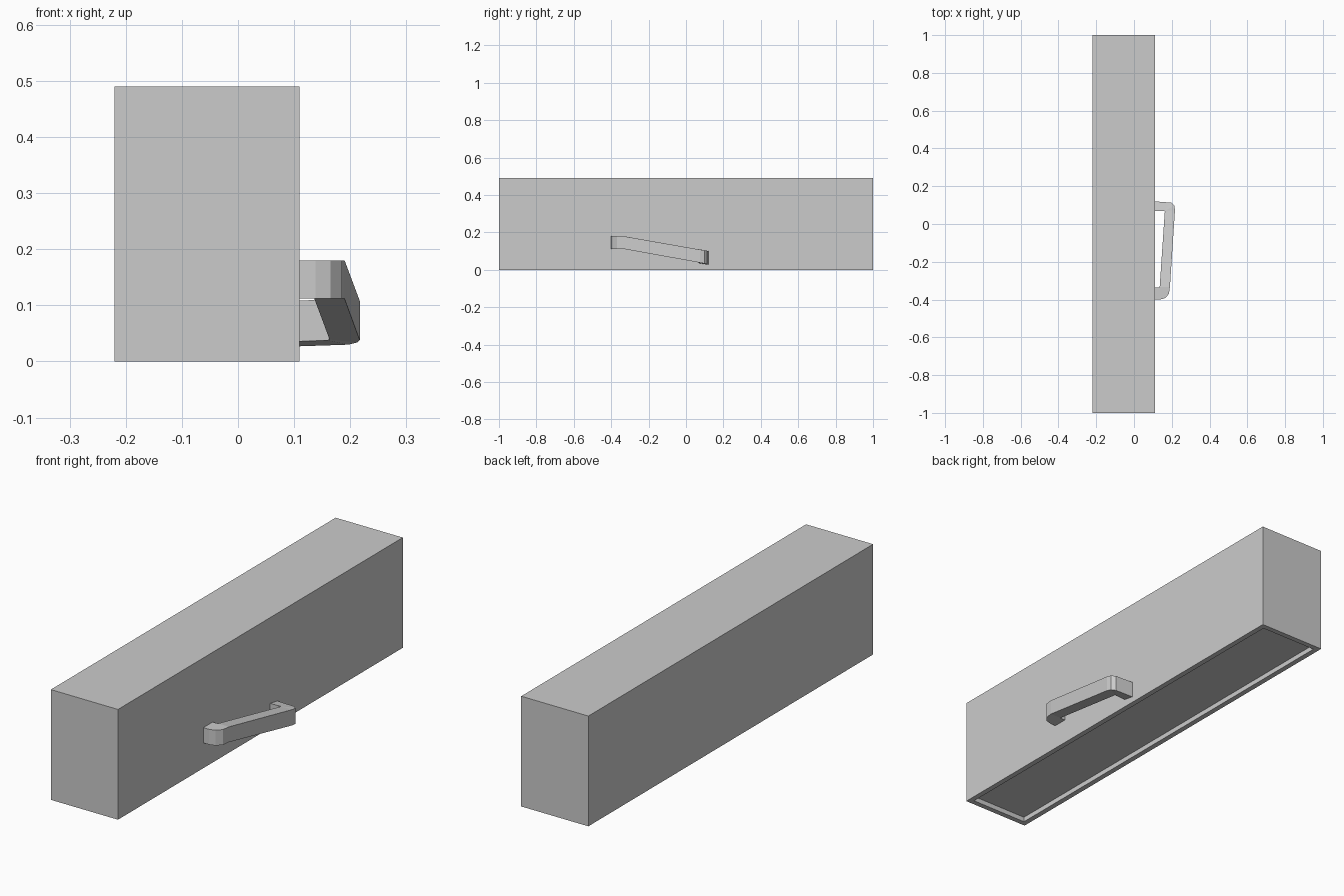
import bpy, bmesh

if "Cube" in bpy.data.objects:
    bpy.data.objects.remove(bpy.data.objects["Cube"])

X0, X1, SEAM, TOP = -0.22, 0.11, 0.022, 0.49
RIM = 0.024


def make_object(name, bm):
    bmesh.ops.recalc_face_normals(bm, faces=bm.faces)
    me = bpy.data.meshes.new(name)
    bm.to_mesh(me)
    bm.free()
    ob = bpy.data.objects.new(name, me)
    bpy.context.collection.objects.link(ob)
    return ob


def loop_strip(name, rings, closed, cap):
    """Join matching rings of points with quads, optionally capping the ends."""
    bm = bmesh.new()
    vs = [[bm.verts.new(p) for p in r] for r in rings]
    n, k = len(vs), len(vs[0])
    for i in range(n if closed else n - 1):
        a, b = vs[i], vs[(i + 1) % n]
        for j in range(k):
            bm.faces.new((a[j], a[(j + 1) % k], b[(j + 1) % k], b[j]))
    if cap:
        bm.faces.new(vs[0])
        bm.faces.new(vs[-1])
    return make_object(name, bm)


def rect(inset, z):
    a, b, c = X0 + inset, X1 - inset, 1 - inset
    return [(a, -c, z), (b, -c, z), (b, c, z), (a, c, z)]


# Main cabinet body
loop_strip("cabinet_body", [rect(0, SEAM), rect(0, TOP)], False, True)

# Raised rim around the underside
loop_strip("bottom_rim", [rect(0, SEAM), rect(0, 0), rect(RIM, 0), rect(RIM, SEAM)], False, False)

# Sloping handle: (outer x, outer y, inner x, inner y, top z, bottom z)
path = [
    (0.108, -0.400, 0.108, -0.335, 0.180, 0.112),
    (0.138, -0.400, 0.133, -0.335, 0.180, 0.112),
    (0.165, -0.392, 0.134, -0.335, 0.180, 0.112),
    (0.185, -0.370, 0.135, -0.335, 0.180, 0.112),
    (0.190, -0.335, 0.136, -0.333, 0.180, 0.112),
    (0.217, 0.075, 0.163, 0.065, 0.108, 0.038),
    (0.213, 0.098, 0.162, 0.067, 0.105, 0.034),
    (0.197, 0.113, 0.160, 0.068, 0.102, 0.030),
    (0.108, 0.120, 0.108, 0.068, 0.100, 0.027),
]
rings = []
for ox, oy, ix, iy, zt, zb in path:
    slope = -0.17 if -0.335 < oy else 0.0
    d = slope * (iy - oy)
    rings.append([(ox, oy, zb), (ox, oy, zt), (ix, iy, zt + d), (ix, iy, zb + d)])
loop_strip("handle", rings, False, True)
